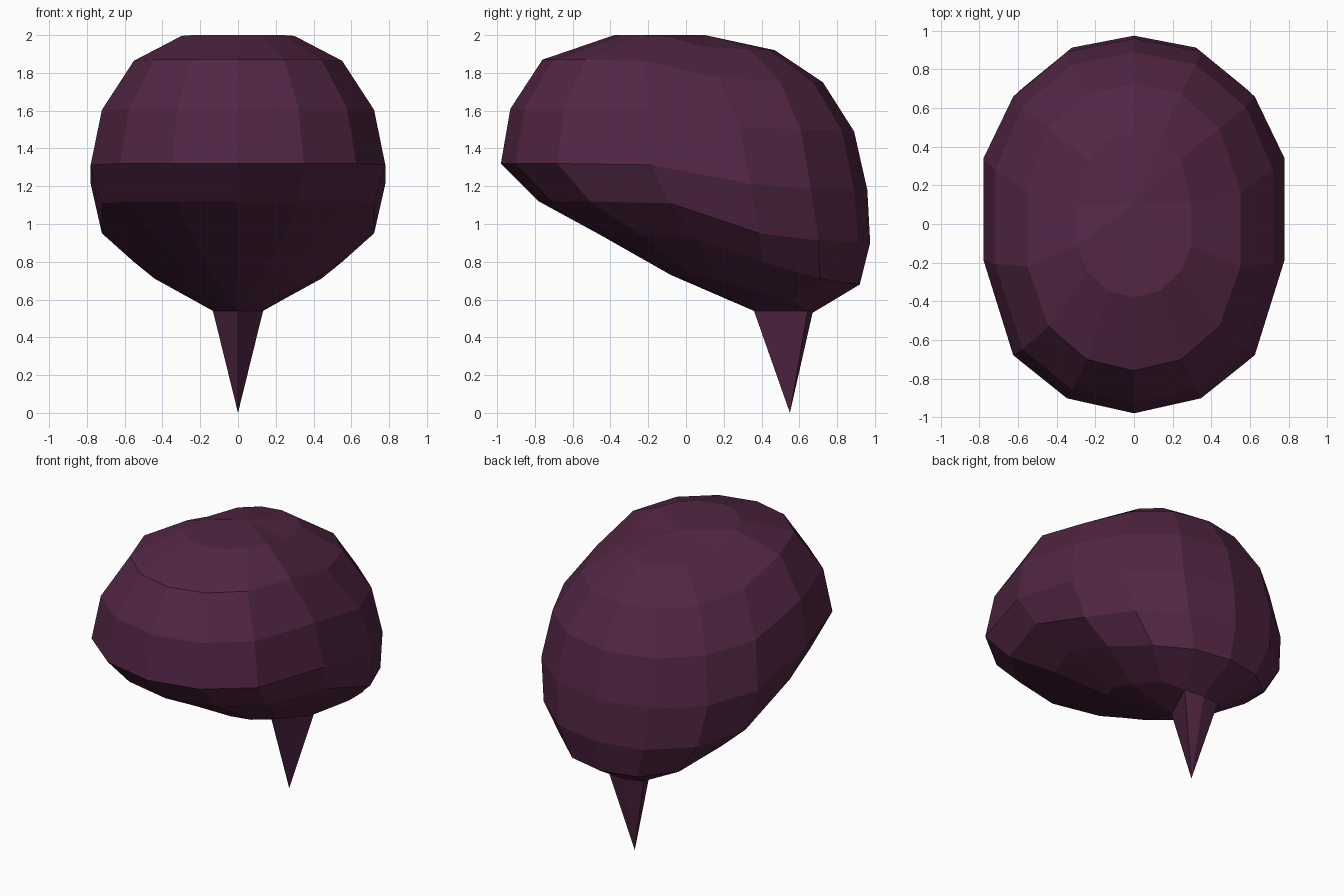
import bpy, bmesh, math

if "Cube" in bpy.data.objects:
    bpy.data.objects.remove(bpy.data.objects["Cube"])

SEG = 14  # sides around
mat = bpy.data.materials.new("dark plum")
mat.diffuse_color = (0.084, 0.019, 0.058, 1)
mat.use_nodes = True
mat.node_tree.nodes["Principled BSDF"].inputs["Base Color"].default_value = mat.diffuse_color

# front and back meridians, (y, z) for each ring from top to bottom
front = [(-.38, 2.0), (-.76, 1.87), (-.93, 1.61), (-.98, 1.32),
         (-.78, 1.12), (-.45, .94), (-.08, .73)]
back = [(.47, 1.92), (.725, 1.75), (.89, 1.49), (.96, 1.18),
        (.975, .90), (.92, .68), (.67, .53)]


def ring_point(i, k):
    """Point k around ring i; k = 0 is the back, 7 the front."""
    lat = math.sin(math.pi * (i + 1) / 8)
    side = 1 if k <= 7 else -1
    j = k if k <= 7 else SEG - k
    # how far each step lies toward the back (y) and toward the front (z)
    wy = [1, .965, .845, .49 + .19 * lat, .25 + .16 * lat, .155, .04, 0][j]
    wz = [0, .02, .06, .23, .95, 1, 1, 1][j]
    if i == 5:
        wz = [0, .02, .12, .46, .93, 1, 1, 1][j]
    elif i == 6:
        wz = [0, .05, .35, .6, .9, 1, 1, 1][j]
    x = side * .8 * lat * math.sin(2 * math.pi * j / SEG)
    (fy, fz), (by, bz) = front[i], back[i]
    return (x, fy + (by - fy) * wy, bz + (fz - bz) * wz)


bm = bmesh.new()
top = bm.verts.new((0, .1, 2.0))
bottom = bm.verts.new((0, .36, .54))
rings = [[bm.verts.new(ring_point(i, k)) for k in range(SEG)] for i in range(7)]

# rounded cap shell
for k in range(SEG):
    n = (k + 1) % SEG
    bm.faces.new((top, rings[0][k], rings[0][n]))
    for a, b in zip(rings, rings[1:]):
        bm.faces.new((a[k], b[k], b[n], a[n]))
    if k not in (0, SEG - 1):
        bm.faces.new((bottom, rings[6][n], rings[6][k]))

# pointed tail growing out of the two rear underside faces
tip = bm.verts.new((0, .55, 0))
base = [bottom, rings[6][1], rings[6][0], rings[6][SEG - 1]]
for a, b in zip(base, base[1:] + base[:1]):
    bm.faces.new((a, b, tip))

bmesh.ops.recalc_face_normals(bm, faces=bm.faces)
mesh = bpy.data.meshes.new("rounded_cap_with_tail")
bm.to_mesh(mesh)
bm.free()
mesh.materials.append(mat)
obj = bpy.data.objects.new("rounded_cap_with_tail", mesh)
bpy.context.collection.objects.link(obj)
